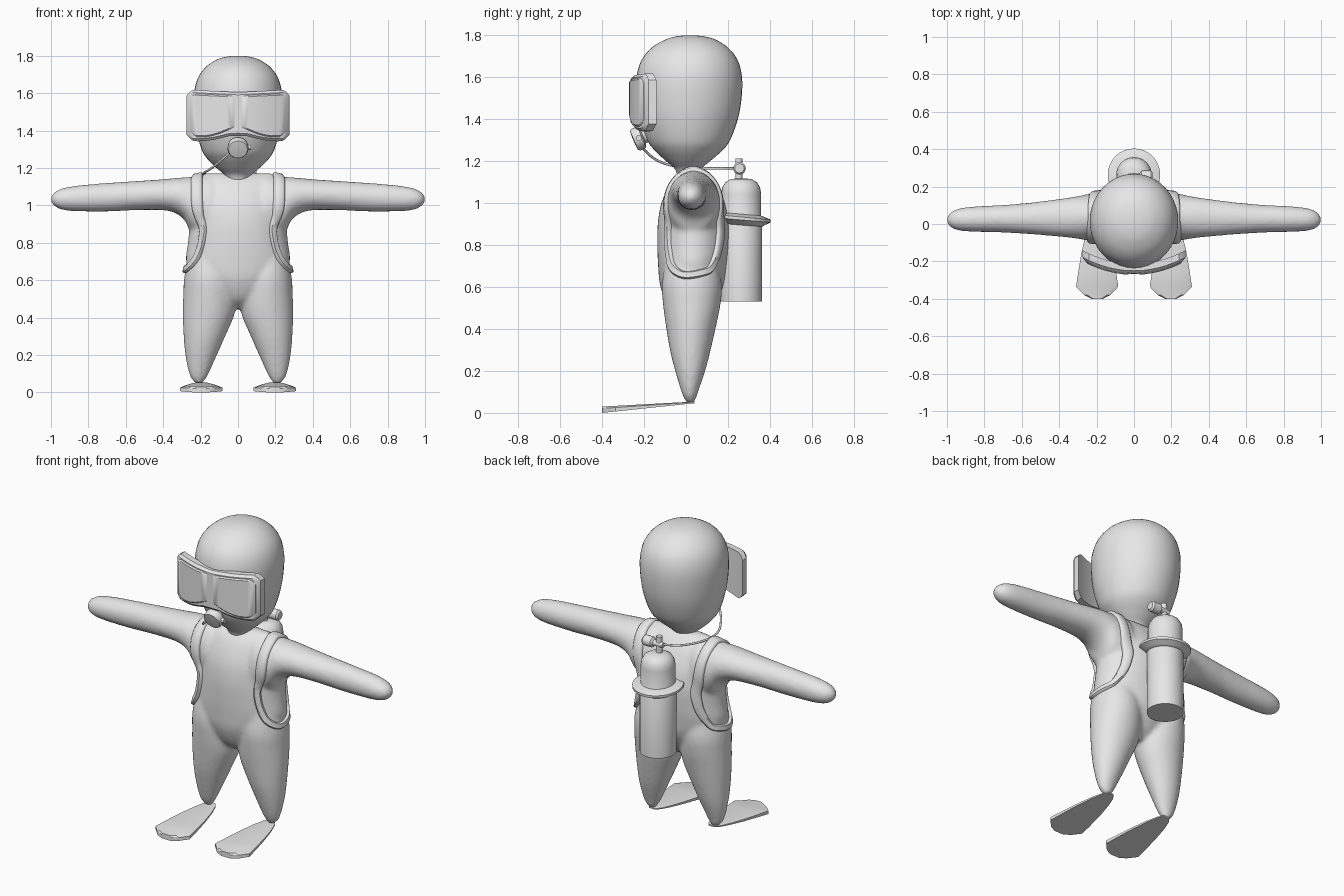
import bpy, bmesh, math
from mathutils import Vector, Matrix
from mathutils.bvhtree import BVHTree

if "Cube" in bpy.data.objects:
    bpy.data.objects.remove(bpy.data.objects["Cube"])

grey = bpy.data.materials.new("plain_grey")
grey.diffuse_color = (0.8, 0.8, 0.8, 1)
grey.use_nodes = True
grey.node_tree.nodes["Principled BSDF"].inputs["Base Color"].default_value = grey.diffuse_color


def finish(name, bm, angle=35):
    bmesh.ops.recalc_face_normals(bm, faces=bm.faces)
    me = bpy.data.meshes.new(name)
    bm.to_mesh(me)
    bm.free()
    me.materials.append(grey)
    for p in me.polygons:
        p.use_smooth = True
    me.set_sharp_from_angle(angle=math.radians(angle))
    ob = bpy.data.objects.new(name, me)
    bpy.context.collection.objects.link(ob)
    return ob


def spline(rows, n=5, closed=False):
    """Smooth rows of numbers with a Catmull-Rom curve."""
    c, out = len(rows), []
    pick = lambda i: rows[i % c] if closed else rows[min(max(i, 0), c - 1)]
    for i in range(c if closed else c - 1):
        for k in range(n):
            t = k / n
            out.append([0.5 * (2 * b + (d - a) * t + (2 * a - 5 * b + 4 * d - e) * t * t
                               + (3 * b - a - 3 * d + e) * t ** 3)
                        for a, b, d, e in zip(pick(i - 1), pick(i), pick(i + 1), pick(i + 2))])
    return out if closed else out + [list(rows[-1])]


def loft(bm, rings, closed=False):
    """Skin a list of point rings."""
    vs = [[bm.verts.new(p) for p in r] for r in rings]
    n = len(vs[0])
    for i in range(len(vs) if closed else len(vs) - 1):
        a, b = vs[i], vs[(i + 1) % len(vs)]
        for j in range(n):
            bm.faces.new((a[j], a[(j + 1) % n], b[(j + 1) % n], b[j]))
    if not closed:
        bm.faces.new(vs[0])
        bm.faces.new(vs[-1])


def oval(bm, rows, seg=32, n=5, axis='z', flip=1):
    """Rows along z: z, x0, x1, y0, y1.  Rows along x: x, z0, z1, y0, y1."""
    rings = []
    for s, a0, a1, y0, y1 in spline(rows, n):
        ring = []
        for k in range(seg):
            t = 2 * math.pi * k / seg
            a = (a0 + a1) / 2 + (a1 - a0) / 2 * math.cos(t)
            y = (y0 + y1) / 2 + (y1 - y0) / 2 * math.sin(t)
            ring.append((flip * a, y, s) if axis == 'z' else (flip * s, y, a))
        rings.append(ring)
    loft(bm, rings)


def lathe(name, profile, matrix, seg=32, angle=35):
    """Turn an (r, z) profile about z, then place it."""
    bm = bmesh.new()
    loft(bm, [[(r * math.cos(2 * math.pi * k / seg), r * math.sin(2 * math.pi * k / seg), z)
               for k in range(seg)] for r, z in profile])
    bm.transform(matrix)
    return finish(name, bm, angle)


# Body: torso, legs and arms fused into one smooth skin
bm = bmesh.new()
oval(bm, [(.45, -.04, .04, -.02, .07), (.5, -.13, .13, -.08, .12), (.6, -.24, .24, -.122, .178),
          (.7, -.278, .278, -.133, .197), (.8, -.268, .268, -.137, .208), (.9, -.258, .258, -.135, .21),
          (1.0, -.25, .25, -.118, .188), (1.1, -.235, .235, -.073, .137), (1.15, -.22, .22, -.03, .09),
          (1.172, -.195, .195, .005, .055)], 40)
for s in (1, -1):
    oval(bm, [(.045, .195, .22, .005, .035), (.06, .18, .24, -.005, .045), (.1, .157, .262, -.022, .058),
              (.2, .112, .282, -.052, .092), (.3, .068, .291, -.077, .118), (.42, .018, .296, -.097, .145),
              (.52, .01, .293, -.11, .165), (.62, .02, .287, -.115, .17), (.75, .06, .26, -.09, .14)], flip=s)
    oval(bm, [(.14, .78, 1.165, -.1, .17), (.25, .86, 1.153, -.088, .16), (.285, .92, 1.15, -.082, .152),
              (.33, .956, 1.147, -.075, .144), (.4, .974, 1.14, -.068, .134), (.55, .974, 1.13, -.055, .115),
              (.7, .967, 1.12, -.046, .102), (.85, .968, 1.107, -.042, .094), (.93, .974, 1.094, -.036, .084),
              (.97, .988, 1.078, -.024, .07), (.992, 1.006, 1.06, -.006, .05), (1.002, 1.026, 1.04, .015, .03)],
         axis='x', flip=s)
body = finish("body_suit", bm, 180)
rm = body.modifiers.new("fuse", 'REMESH')
rm.mode, rm.voxel_size, rm.use_smooth_shade = 'VOXEL', .012, True
sm = body.modifiers.new("soften", 'SMOOTH')
sm.factor, sm.iterations = .5, 8

# Head and neck
bm = bmesh.new()
oval(bm, [(1.13, -.06, .06, -.04, .07), (1.165, -.075, .075, -.055, .075), (1.2, -.115, .115, -.095, .115),
          (1.25, -.165, .165, -.148, .172), (1.3, -.195, .195, -.185, .21), (1.4, -.222, .222, -.22, .247),
          (1.5, -.234, .234, -.235, .265), (1.6, -.235, .235, -.236, .267), (1.68, -.215, .215, -.213, .247),
          (1.74, -.172, .172, -.165, .202), (1.78, -.112, .112, -.098, .14), (1.796, -.055, .055, -.04, .08),
          (1.8, -.01, .01, .01, .03)], 40)
finish("head", bm, 60)


# Diving mask: curved frame with two raised lenses
def lerp(table, x):
    for (x0, v0), (x1, v1) in zip(table, table[1:]):
        if x <= x1:
            return v0 + (v1 - v0) * (x - x0) / (x1 - x0)
    return table[-1][1]


def panel(name, xs, top, low, front, back, bevel):
    bm = bmesh.new()
    rings = []
    for x in xs:
        t, b, y = lerp(top, abs(x)), lerp(low, abs(x)), -.268 + .95 * x * x
        end = bevel if x in (xs[0], xs[-1]) else 0
        rings.append([(x, y + back, b), (x, y + front + bevel, b), (x, y + front + end, b + bevel),
                      (x, y + front + end, t - bevel), (x, y + front + bevel, t), (x, y + back, t)])
    loft(bm, rings)
    return finish(name, bm, 30)


half = [.275, .26, .24, .21, .17, .13, .09, .05, .02]
panel("mask_frame", [-x for x in half] + [0] + half[::-1],
      [(0, 1.605), (.25, 1.618), (.276, 1.585)],
      [(0, 1.372), (.05, 1.37), (.12, 1.352), (.2, 1.342), (.24, 1.344), (.276, 1.378)], .004, .055, .014)
for s in (1, -1):
    panel("mask_lens", [s * x for x in (.02, .035, .06, .1, .14, .18, .22, .245, .258)],
          [(.02, 1.58), (.05, 1.588), (.235, 1.597), (.258, 1.57)],
          [(.02, 1.42), (.06, 1.40), (.12, 1.375), (.2, 1.362), (.235, 1.37), (.258, 1.40)], -.004, .02, .007)

# Breathing regulator with side button
tilt = Matrix.Translation((0, -.222, 1.31)) @ Matrix.Rotation(math.radians(113), 4, 'X')
lathe("regulator", [(.03, -.06), (.035, -.02), (.054, -.012), (.056, .018), (.05, .028), (.02, .031)], tilt)
lathe("regulator_button", [(.014, .04), (.014, .07)],
      Matrix.Translation((0, -.225, 1.31)) @ Matrix.Rotation(math.pi / 2, 4, 'Y'), 12)

# Air hose from regulator to tank valve
cu = bpy.data.curves.new("air_hose", 'CURVE')
cu.dimensions, cu.bevel_depth, cu.bevel_resolution = '3D', .006, 2
pts = spline([(-.03, -.22, 1.295), (-.08, -.195, 1.25), (-.14, -.13, 1.2), (-.185, -.03, 1.172),
              (-.17, .1, 1.166), (-.1, .21, 1.166), (0, .255, 1.166)], 5)
sp = cu.splines.new('POLY')
sp.points.add(len(pts) - 1)
for p, c in zip(sp.points, pts):
    p.co = (*c, 1)
cu.materials.append(grey)
bpy.context.collection.objects.link(bpy.data.objects.new("air_hose", cu))

# Air tank, collar and valve
at = Matrix.Translation((0, .263, 0))
lathe("air_tank", [(.1, .53), (.1, .92), (.095, .93), (.095, 1.045), (.09, 1.075), (.075, 1.1),
                   (.05, 1.115), (.01, 1.118)], at)
lathe("tank_collar", [(.1, .895), (.115, .905), (.14, .92), (.14, .934), (.095, .948)],
      Matrix.Translation((0, .263, .92)) @ Matrix.Rotation(math.radians(-5), 4, 'X') @ Matrix.Translation((0, 0, -.92)))
stem = Matrix.Translation((0, .252, 0))
lathe("valve_stem", [(.017, 1.1), (.017, 1.212)], stem, 16)
lathe("valve_knob", [(.015, -.03), (.018, .03), (.03, .04), (.03, .09), (.022, .1)],
      Matrix.Translation((0, .255, 1.166)) @ Matrix.Rotation(math.pi / 2, 4, 'Y'), 20)

# Harness straps wrapped around each shoulder, laid on the body surface
bpy.context.view_layer.update()
skin = BVHTree.FromObject(body, bpy.context.evaluated_depsgraph_get())
path = spline([(.22, .03, 1.18, .03), (.22, -.07, 1.08, .03), (.22, -.12, .99, .03), (.215, -.13, .9, .022),
               (.22, -.12, .8, .02), (.25, -.09, .71, .02), (.29, -.02, .66, .018), (.29, .07, .668, .018),
               (.265, .15, .70, .018), (.225, .19, .78, .025), (.2, .2, .9, .03), (.205, .17, 1.03, .03),
               (.215, .1, 1.13, .03)], 5, True)
hits = [skin.find_nearest(Vector(p[:3]))[:2] for p in path]
N = len(path)
for s in (1, -1):
    bm = bmesh.new()
    rings = []
    for i in range(N):
        p = (hits[i - 1][0] + hits[i][0] * 2 + hits[(i + 1) % N][0]) / 4
        nrm = sum((hits[(i + k) % N][1] for k in (-2, -1, 0, 1, 2)), Vector()).normalized()
        tan = (hits[(i + 1) % N][0] - hits[i - 1][0]).normalized()
        side = tan.cross(nrm).normalized() * path[i][3]
        ring = [p - side - nrm * .012, p - side + nrm * .008, p - side * .7 + nrm * .016,
                p + side * .7 + nrm * .016, p + side + nrm * .008, p + side - nrm * .012]
        rings.append([(s * v.x, v.y, v.z) for v in ring])
    loft(bm, rings, True)
    finish("harness_strap", bm, 50)

# Swim fins
fin = [(.04, .02), (.01, .04), (-.05, .06), (-.15, .083), (-.25, .1), (-.335, .113), (-.38, .07), (-.4, .03)]
for s in (1, -1):
    bm = bmesh.new()
    rings = []
    for y, w in fin:
        t = (y + .4) / .44
        b, h = .046 * t, .03 - .022 * t
        rings.append([(s * (.197 + dx * w), y, b + dz * h)
                      for dx, dz in ((-1, 0), (1, 0), (1, .7), (.75, 1), (-.75, 1), (-1, .7))])
    loft(bm, rings)
    finish("swim_fin", bm, 30)
